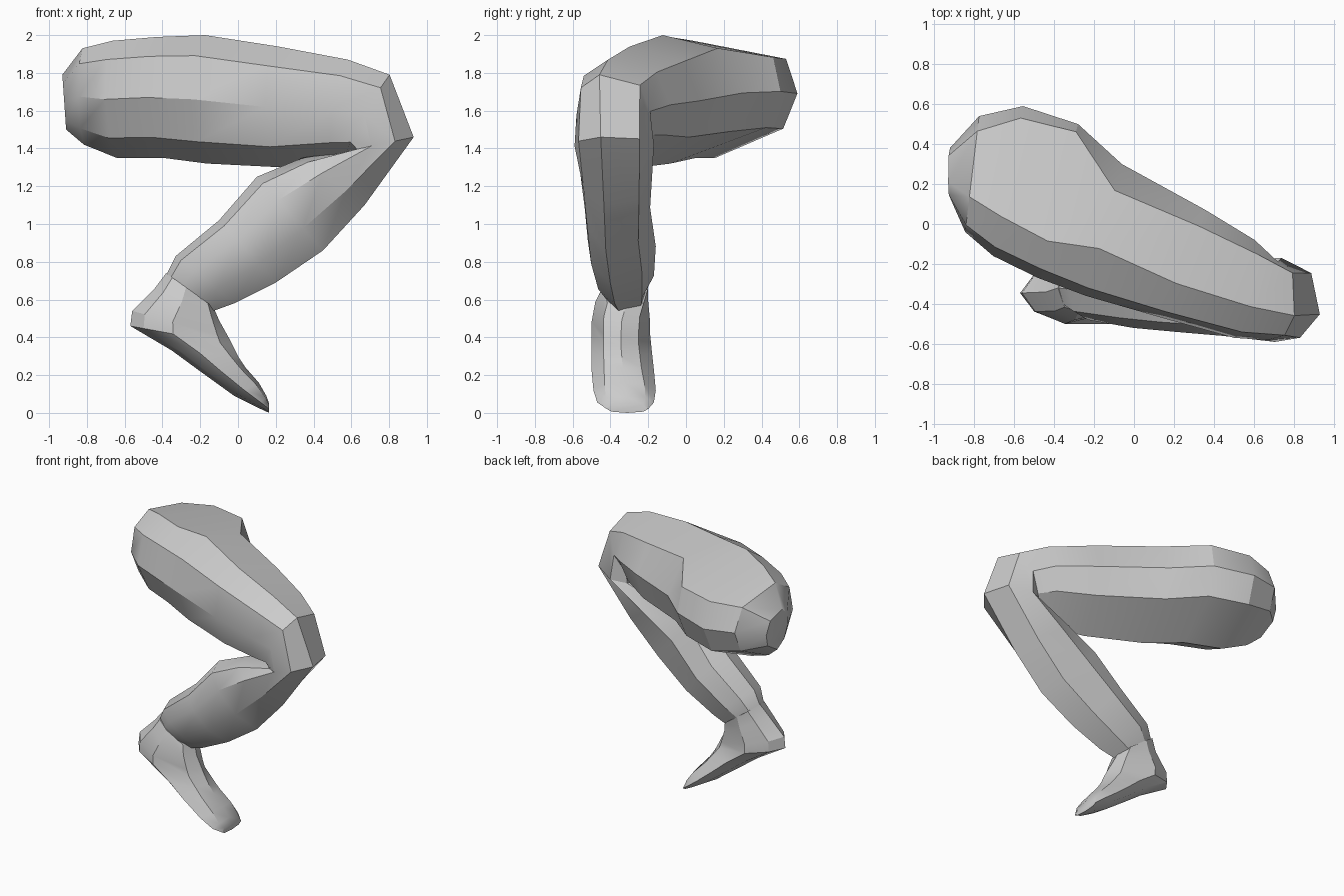
import bpy
import bmesh
import math

default_cube = bpy.data.objects.get("Cube")
if default_cube:
    bpy.data.objects.remove(default_cube, do_unlink=True)

# One plain grey for the whole limb
GREY = (0.6, 0.6, 0.6, 1.0)
material = bpy.data.materials.new("plain_grey")
material.use_nodes = True
material.diffuse_color = GREY
for node in material.node_tree.nodes:
    if node.type == 'BSDF_PRINCIPLED':
        node.inputs["Base Color"].default_value = GREY


# Sections list (across, inner to outer) points, starting at the outer ridge
def thigh_section(edge):
    """Flat top; a wider top sits lower at the back and moves the ridge forward."""
    return [(1 - 0.8 * edge, 1), (edge, 1.25 - 0.44 * edge), (1, 0.55), (0.9, 0.25),
            (0.42, 0), (0.13, 0.17), (0, 0.5), (0.06, 0.84)]


def shin_section(edge):
    """Blunt shin edge on the outer side, rounded calf on the inner side."""
    return [(0.33, 1), (edge, 0.87), (1, 0.42), (0.87, 0.12),
            (0.5, 0), (0.14, 0.09), (0, 0.32), (0.05, 0.7)]


def foot_section(edge):
    """Symmetric section with a bevelled instep and keeled sole."""
    return [(0.5, 1), (edge, 0.88), (1, 0.42), (edge, 0.13),
            (0.5, 0), (1 - edge, 0.13), (0, 0.42), (1 - edge, 0.88)]


def loft(name, parts):
    """Skin one closed tube through the rings of all parts.

    Each ring holds the outer point (x, z), the inner point (x, z),
    the front and back y, the sideways slant, and the section width.
    """
    bm = bmesh.new()
    loops = []
    for section, rings in parts:
        for outer, inner, (front, back), slant, width in rings:
            loop = []
            for across, out in section(width):
                y = front + (back - front) * across
                x = inner[0] + (outer[0] - inner[0]) * out
                z = inner[1] + (outer[1] - inner[1]) * out
                x += slant * (y - (front + back) / 2)
                loop.append(bm.verts.new((x, y, z)))
            loops.append(loop)
    for first, second in zip(loops, loops[1:]):
        count = len(first)
        for i in range(count):
            j = (i + 1) % count
            bm.faces.new((first[i], first[j], second[j], second[i]))
    bm.faces.new(loops[0])
    bm.faces.new(loops[-1])
    bmesh.ops.recalc_face_normals(bm, faces=bm.faces)

    mesh = bpy.data.meshes.new(name)
    bm.to_mesh(mesh)
    bm.free()
    mesh.materials.append(material)
    obj = bpy.data.objects.new(name, mesh)
    bpy.context.collection.objects.link(obj)
    bpy.ops.object.select_all(action='DESELECT')
    obj.select_set(True)
    bpy.context.view_layer.objects.active = obj
    bpy.ops.object.shade_smooth_by_angle(angle=math.radians(30))


# Thigh: rounded hip end through to the top of the knee
thigh = [
    ((-0.93, 1.79), (-0.91, 1.5), (0.13, 0.38), 0, 0.85),
    ((-0.81, 1.93), (-0.81, 1.42), (-0.04, 0.54), 0.12, 0.87),
    ((-0.63, 1.97), (-0.63, 1.35), (-0.16, 0.59), 0.2, 0.92),
    ((-0.38, 1.99), (-0.38, 1.35), (-0.27, 0.5), 0.26, 0.95),
    ((-0.15, 2), (-0.15, 1.32), (-0.36, 0.3), 0.27, 0.8),
    ((0.25, 1.94), (0.25, 1.3), (-0.47, 0.07), 0.4, 0.85),
    ((0.6, 1.87), (0.5, 1.34), (-0.57, -0.08), 0.2, 0.85),
    ((0.81, 1.79), (0.57, 1.36), (-0.58, -0.19), 0.1, 0.86),
]

# Shin: kneecap edge, calf bulge, then the narrow ankle
shin = [
    ((0.93, 1.46), (0.6, 1.39), (-0.59, -0.17), 0, 0.82),
    ((0.67, 1.1), (0.34, 1.35), (-0.56, -0.18), 0, 0.82),
    ((0.45, 0.86), (0.1, 1.25), (-0.54, -0.19), 0, 0.82),
    ((0.2, 0.69), (-0.1, 1.02), (-0.52, -0.16), 0, 0.8),
    ((-0.02, 0.58), (-0.33, 0.83), (-0.48, -0.17), 0, 0.8),
    ((-0.13, 0.54), (-0.38, 0.73), (-0.43, -0.21), 0, 0.87),
]
loft("bent_leg", [(thigh_section, thigh), (shin_section, shin)])

# Foot: ankle, heel, arch and the pointed toe
foot = [
    ((-0.13, 0.56), (-0.38, 0.74), (-0.44, -0.2), 0, 0.9),
    ((-0.1, 0.49), (-0.44, 0.66), (-0.48, -0.2), 0, 0.84),
    ((-0.05, 0.4), (-0.56, 0.54), (-0.5, -0.19), 0, 0.8),
    ((-0.03, 0.36), (-0.57, 0.46), (-0.5, -0.19), 0, 0.8),
    ((0, 0.3), (-0.35, 0.33), (-0.5, -0.18), 0, 0.8),
    ((0.04, 0.24), (-0.2, 0.22), (-0.5, -0.17), 0, 0.8),
    ((0.11, 0.16), (-0.02, 0.09), (-0.49, -0.16), 0, 0.82),
    ((0.15, 0.09), (0.1, 0.03), (-0.47, -0.17), 0, 0.85),
    ((0.165, 0.05), (0.165, 0), (-0.42, -0.2), 0, 0.88),
]
loft("foot", [(foot_section, foot)])
